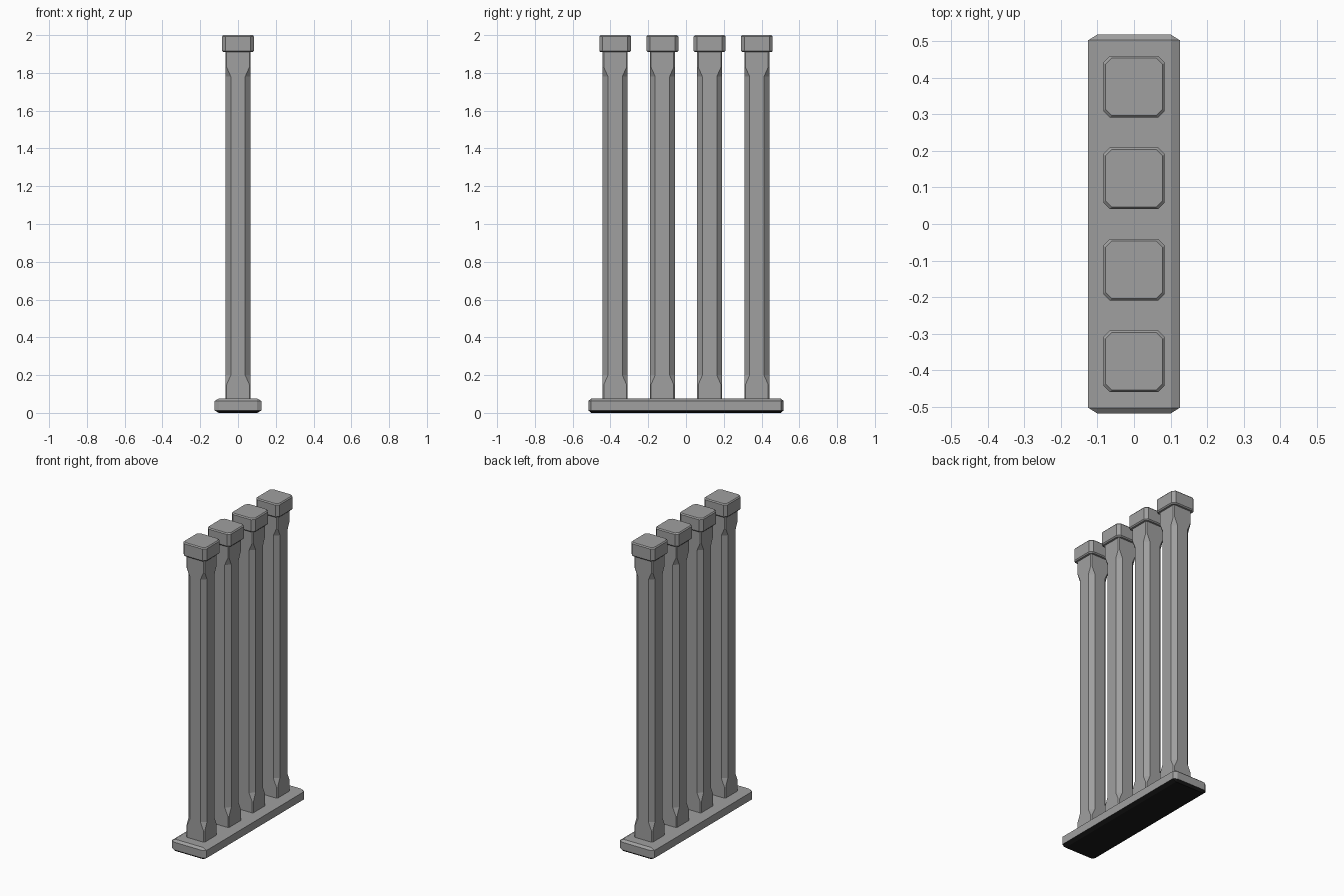
import bpy
import bmesh

old = bpy.data.objects.get("Cube")
if old:
    bpy.data.objects.remove(old, do_unlink=True)


def make_material(name, value):
    mat = bpy.data.materials.new(name)
    mat.use_nodes = True
    colour = (value, value, value, 1)
    mat.diffuse_color = colour
    mat.node_tree.nodes["Principled BSDF"].inputs["Base Color"].default_value = colour
    return mat


stone = make_material("grey stone", 0.35)
dark = make_material("black underside", 0.01)


def finish(bm, name, materials, location=(0, 0, 0)):
    bmesh.ops.recalc_face_normals(bm, faces=bm.faces)
    mesh = bpy.data.meshes.new(name)
    bm.to_mesh(mesh)
    bm.free()
    for mat in materials:
        mesh.materials.append(mat)
    obj = bpy.data.objects.new(name, mesh)
    obj.location = location
    bpy.context.collection.objects.link(obj)
    return obj


def octagon(half, cut):
    """Square outline with its corners cut off."""
    h, k = half, half - cut
    return [(h, -k), (h, k), (k, h), (-k, h), (-h, k), (-h, -k), (-k, -h), (k, -h)]


def loft(name, sections, y):
    """Closed solid through (height, half width, corner cut) sections."""
    bm = bmesh.new()
    rings = [[bm.verts.new((px, py, z)) for px, py in octagon(half, cut)]
             for z, half, cut in sections]
    for low, high in zip(rings, rings[1:]):
        for i in range(8):
            j = (i + 1) % 8
            bm.faces.new((low[i], low[j], high[j], high[i]))
    bm.faces.new(rings[0][::-1])
    bm.faces.new(rings[-1])
    return finish(bm, name, [stone], (0, y, 0))


# Base slab: bevelled block, stretched so the bevel differs per axis
size = (0.25, 1.034, 0.076)
bevel = (0.024, 0.015, 0.013)
bm = bmesh.new()
bmesh.ops.create_cube(bm, size=1)
bmesh.ops.scale(bm, vec=[s / b for s, b in zip(size, bevel)], verts=bm.verts)
bmesh.ops.bevel(bm, geom=bm.edges[:], offset=1, offset_type='OFFSET',
                segments=1, affect='EDGES')
bmesh.ops.scale(bm, vec=bevel, verts=bm.verts)
bmesh.ops.translate(bm, vec=(0, 0, size[2] / 2), verts=bm.verts)
bm.normal_update()
for face in bm.faces:
    face.material_index = 1 if face.normal.z < -0.2 else 0
finish(bm, "base_slab", [stone, dark])

# Four pillars: square ends, chamfered shafts, and bevelled caps
HALF, SMALL, WIDE = 0.066, 0.006, 0.028
shaft = [(0.07, HALF, SMALL), (0.15, HALF, SMALL), (0.2, HALF, WIDE),
         (1.78, HALF, WIDE), (1.83, HALF, SMALL), (1.92, HALF, SMALL)]
cap = [(1.91, 0.078, 0.017), (1.917, 0.084, 0.018),
       (1.993, 0.084, 0.018), (2.0, 0.078, 0.017)]
for n in range(4):
    y = -0.375 + 0.25 * n
    loft(f"pillar_shaft_{n + 1}", shaft, y)
    loft(f"pillar_cap_{n + 1}", cap, y)
